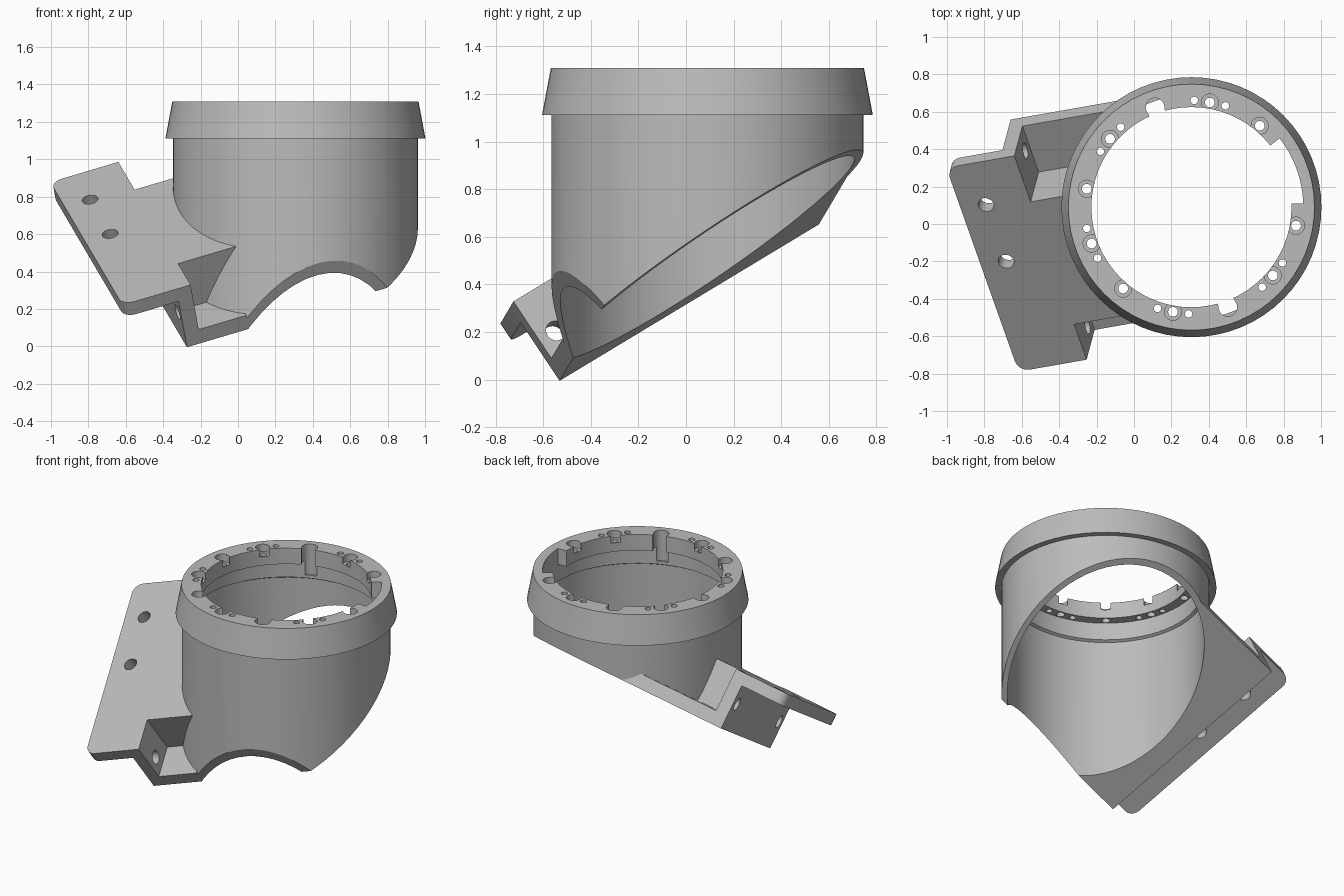
import bpy, bmesh
from math import cos, sin, radians, pi
from mathutils import Matrix, Vector

if "Cube" in bpy.data.objects:
    bpy.data.objects.remove(bpy.data.objects["Cube"], do_unlink=True)

# One flat grey for the whole casting
grey = bpy.data.materials.new("mid_grey")
grey.use_nodes = True
COLOUR = (0.5, 0.5, 0.5, 1)
grey.diffuse_color = COLOUR
grey.node_tree.nodes["Principled BSDF"].inputs["Base Color"].default_value = COLOUR

# Tube axis, and the tilted frame of the bracket (x across, y uphill, z off the base)
TUBE = Vector((0.307, 0.09, 0))
up = Vector((-0.148, -0.549, 0.823)).normalized()
across = Vector((0.946, 0.166, 0.281))
across = (across - across.dot(up) * up).normalized()
uphill = up.cross(across)
FRAME = Matrix((across, uphill, up)).transposed().to_4x4()
FRAME.translation = Vector((-0.28, -0.5, 0))
START, END, BASE = -0.03, 1.3, 0.012
FLOOR, TOP, WALL, EDGE = 0.1, 0.39, 0.08, -0.305


def make(name, bm, matrix=Matrix()):
    bmesh.ops.recalc_face_normals(bm, faces=bm.faces)
    bm.transform(matrix)
    mesh = bpy.data.meshes.new(name)
    bm.to_mesh(mesh)
    bm.free()
    mesh.materials.append(grey)
    obj = bpy.data.objects.new(name, mesh)
    bpy.context.collection.objects.link(obj)
    return obj


def prism(name, points, direction, matrix=FRAME):
    """Extrude a planar outline along a direction."""
    bm = bmesh.new()
    face = bm.faces.new([bm.verts.new(p) for p in points])
    new = bmesh.ops.extrude_face_region(bm, geom=[face])["geom"]
    verts = [g for g in new if isinstance(g, bmesh.types.BMVert)]
    bmesh.ops.translate(bm, verts=verts, vec=direction)
    return make(name, bm, matrix)


def turned(name, profile, sides=64):
    """Closed solid of revolution round the tube axis from (radius, z) points."""
    bm = bmesh.new()
    rings = [[bm.verts.new((r * cos(2 * pi * i / sides), r * sin(2 * pi * i / sides), z))
              for i in range(sides)] for r, z in profile]
    for low, high in zip(rings, rings[1:]):
        for i in range(sides):
            j = (i + 1) % sides
            bm.faces.new((low[i], low[j], high[j], high[i]))
    bm.faces.new(rings[0])
    bm.faces.new(rings[-1])
    return make(name, bm, Matrix.Translation(TUBE))


def rod(name, radius, depth, matrix):
    bm = bmesh.new()
    bmesh.ops.create_cone(bm, cap_ends=True, segments=20, radius1=radius,
                          radius2=radius, depth=depth)
    return make(name, bm, matrix)


def combine(target, tool, operation):
    mod = target.modifiers.new(operation.lower(), 'BOOLEAN')
    mod.operation, mod.solver, mod.object = operation, 'EXACT', tool
    bpy.context.view_layer.objects.active = target
    bpy.ops.object.modifier_apply(modifier=mod.name)
    bpy.data.objects.remove(tool, do_unlink=True)


# Tube with its flared collar
body = turned("tube_mount", [(0.655, -0.4), (0.655, 1.112), (0.695, 1.112), (0.658, 1.31)])

# Stepped side bracket: flange, wall and floor strip
section = [(EDGE, TOP - 0.08), (0, TOP - 0.08), (0, -0.1), (0.2, -0.1),
           (0.2, FLOOR), (WALL, FLOOR), (WALL, TOP), (EDGE, TOP)]
bracket = prism("bracket", [(b, -0.1, c) for b, c in section], (0, END + 0.1, 0))
# Floor plate running under the tube
floor = prism("floor", [(0.04, -0.1, -0.1), (0.35, -0.1, -0.1), (0.35, 0, -0.1),
                        (0.94, END, -0.1), (0.04, END, -0.1)], (0, 0, FLOOR + 0.1))
# Solid block between the two bolt pockets
block = prism("block", [(0.04, 0.2, 0.05), (0.6, 0.2, 0.05), (0.6, 1.0, 0.05),
                        (0.04, 1.0, 0.05)], (0, 0, TOP - 0.05))
for part in (floor, block):
    combine(bracket, part, 'UNION')
combine(body, bracket, 'UNION')

# Trim the foot and the downhill end flat, then round the flange corners
bm = bmesh.new()
bm.from_mesh(body.data)
bm.transform(FRAME.inverted())
for point, normal in (((0, 0, BASE), (0, 0, -1)), ((0, START, 0), (0, -1, 0))):
    geom = bm.verts[:] + bm.edges[:] + bm.faces[:]
    cut = bmesh.ops.bisect_plane(bm, geom=geom, plane_co=point, plane_no=normal,
                                 clear_outer=True)["geom_cut"]
    rim = [g for g in cut if isinstance(g, bmesh.types.BMEdge)]
    bmesh.ops.triangle_fill(bm, edges=rim, use_beauty=True)
bmesh.ops.remove_doubles(bm, verts=bm.verts, dist=0.0001)
bmesh.ops.dissolve_limit(bm, angle_limit=0.002, verts=bm.verts, edges=bm.edges)
corners = [e for e in bm.edges
           if all(abs(v.co.x - EDGE) < 0.002 for v in e.verts)
           and abs(e.verts[0].co.y - e.verts[1].co.y) < 0.01]
bmesh.ops.bevel(bm, geom=corners, offset=0.065, segments=5, profile=0.5, affect='EDGES')
bmesh.ops.recalc_face_normals(bm, faces=bm.faces)
bm.transform(FRAME)
bm.to_mesh(body.data)
bm.free()

# Stepped bore leaving a thin lip at the top
combine(body, turned("bore", [(0.618, -0.5), (0.618, 1.07), (0.6, 1.08), (0.6, 1.2),
                              (0.535, 1.2), (0.535, 1.5)]), 'DIFFERENCE')

# Bolt holes through the flange and the wall
for along in (0.66, 1.03):
    place = FRAME @ Matrix.Translation((-0.163, along, TOP))
    combine(body, rod("flange_hole", 0.043, 0.4, place), 'DIFFERENCE')
for along in (0.055, 1.2):
    place = FRAME @ Matrix.Translation((0.04, along, 0.19)) @ Matrix.Rotation(pi / 2, 4, 'Y')
    combine(body, rod("wall_hole", 0.043, 0.2, place), 'DIFFERENCE')


def on_lip(angle, radius, z):
    a = radians(angle)
    return Matrix.Translation(TUBE + Vector((radius * cos(a), radius * sin(a), z)))


# Lip fixings: counterbored holes, small pin pairs and open notches
for angle in range(20, 380, 30):
    if angle in (110, 290):
        turn = on_lip(angle, 0, 1.25) @ Matrix.Rotation(radians(angle), 4, 'Z')
        combine(body, rod("notch_end", 0.05, 0.3, on_lip(angle, 0.568, 1.25)), 'DIFFERENCE')
        slot = [(0.48, -0.045, -0.15), (0.568, -0.045, -0.15),
                (0.568, 0.045, -0.15), (0.48, 0.045, -0.15)]
        combine(body, prism("notch", slot, (0, 0, 0.3), turn), 'DIFFERENCE')
    elif angle != 20:
        combine(body, rod("counterbore", 0.046, 0.1, on_lip(angle, 0.568, 1.31)), 'DIFFERENCE')
        combine(body, rod("screw_hole", 0.026, 0.4, on_lip(angle, 0.568, 1.25)), 'DIFFERENCE')
for angle in range(80, 380, 60):
    for side in (-8.5, 8.5):
        combine(body, rod("pin_hole", 0.02, 0.4, on_lip(angle + side, 0.571, 1.25)), 'DIFFERENCE')

# Wide gap in the lip
arc = [(0.598 * cos(radians(a)), 0.598 * sin(radians(a)), 1.15) for a in range(2, 39, 4)]
gap = [(0.48 * cos(radians(a)), 0.48 * sin(radians(a)), 1.15) for a in (38, 20, 2)]
combine(body, prism("lip_gap", arc + gap, (0, 0, 0.3), Matrix.Translation(TUBE)), 'DIFFERENCE')

# Smooth curved walls, crisp edges
bpy.ops.object.select_all(action='DESELECT')
body.select_set(True)
bpy.context.view_layer.objects.active = body
bpy.ops.object.shade_smooth_by_angle(angle=radians(25))
